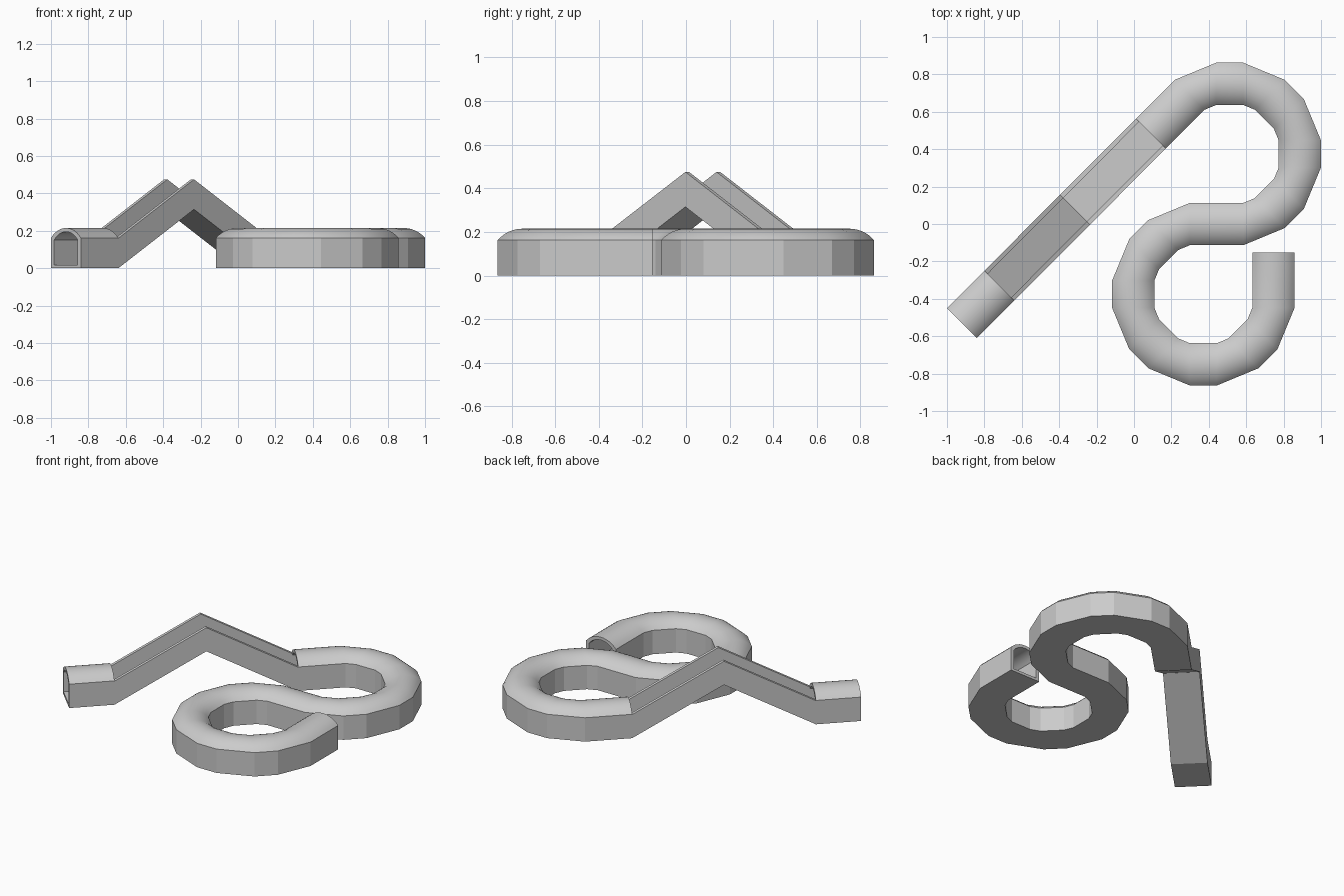
import bpy, bmesh, math
from math import sin, cos, radians, sqrt

if "Cube" in bpy.data.objects:
    bpy.data.objects.remove(bpy.data.objects["Cube"])

HALF, WALL_TOP, RISE = 0.113, 0.162, 0.053   # channel half width, wall height, roof rise
WALL, FLOOR = 0.024, 0.018                   # shell thickness
ARC = 12
SHORT, LONG = 0.145, 0.153                   # bend segment lengths


def arch(half, floor, spring, rise):
    """Vertical-walled section with a shallow rounded roof."""
    r = (half * half + rise * rise) / (2 * rise)
    a = math.asin(half / r)
    pts = [(-half, floor), (half, floor)]
    for i in range(ARC + 1):
        t = a - 2 * a * i / ARC
        pts.append((r * sin(t), spring + rise - r + r * cos(t)))
    return pts


def place(bm, loop, station):
    """Stand a section upright, square to the heading."""
    x, y, z, deg = station
    h = radians(deg)
    return [bm.verts.new((x + u * sin(h), y - u * cos(h), z + w)) for u, w in loop]


def skin(bm, rings):
    for a, b in zip(rings, rings[1:]):
        n = len(a)
        for i in range(n):
            j = (i + 1) % n
            bm.faces.new((a[i], a[j], b[j], b[i]))


def finish(bm, name, angle):
    bmesh.ops.recalc_face_normals(bm, faces=bm.faces)
    me = bpy.data.meshes.new(name)
    bm.to_mesh(me)
    bm.free()
    ob = bpy.data.objects.new(name, me)
    bpy.context.collection.objects.link(ob)
    bpy.ops.object.select_all(action='DESELECT')
    ob.select_set(True)
    bpy.context.view_layer.objects.active = ob
    bpy.ops.object.shade_smooth_by_angle(angle=radians(angle))


def tunnel(name, stations):
    """Hollow tube, open at both ends."""
    bm = bmesh.new()
    outer = [place(bm, arch(HALF, 0, WALL_TOP, RISE), s) for s in stations]
    inner = [place(bm, arch(HALF - WALL, FLOOR, WALL_TOP - 0.012, RISE - 0.008), s)
             for s in stations]
    skin(bm, outer)
    skin(bm, inner)
    for o, i in ((outer[0], inner[0]), (outer[-1], inner[-1])):
        skin(bm, [o, i])
    finish(bm, name, 20)


# straight entry tunnel
tunnel("entry_tunnel", [(-0.92, -0.53, 0, 45), (-0.72, -0.33, 0, 45)])

# open trough climbing to a peak and back down
k = HALF - WALL
u_profile = [(-HALF, 0), (HALF, 0), (HALF, WALL_TOP - 0.002), (k, WALL_TOP - 0.002),
             (k, FLOOR), (-k, FLOOR), (-k, WALL_TOP - 0.002), (-HALF, WALL_TOP - 0.002)]
bm = bmesh.new()
rings = [place(bm, u_profile, s) for s in
         ((-0.72, -0.33, 0, 45), (-0.315, 0.077, 0.315, 45), (0.09, 0.483, 0, 45))]
skin(bm, rings)
for r in (rings[0], rings[-1]):
    bm.faces.new(r)
finish(bm, "ramp_trough", 20)

# winding tunnel: five right bends, then six left bends
x, y, heading = 0.09, 0.483, 45
path = [(x, y, 0, heading)]


def advance(length, direction, end_heading):
    global x, y, heading
    x += length * cos(radians(direction))
    y += length * sin(radians(direction))
    heading = end_heading
    path.append((x, y, 0, heading))


def bends(count, turn):
    for i in range(count):
        if i:
            advance(SHORT, heading, heading)
        advance(LONG, heading + turn / 2, heading + turn)


advance(0.294, 45, 45)
bends(5, -45)
advance(0.286, heading, heading)
bends(6, 45)
advance(0.295, heading, heading)
tunnel("winding_tunnel", path)
